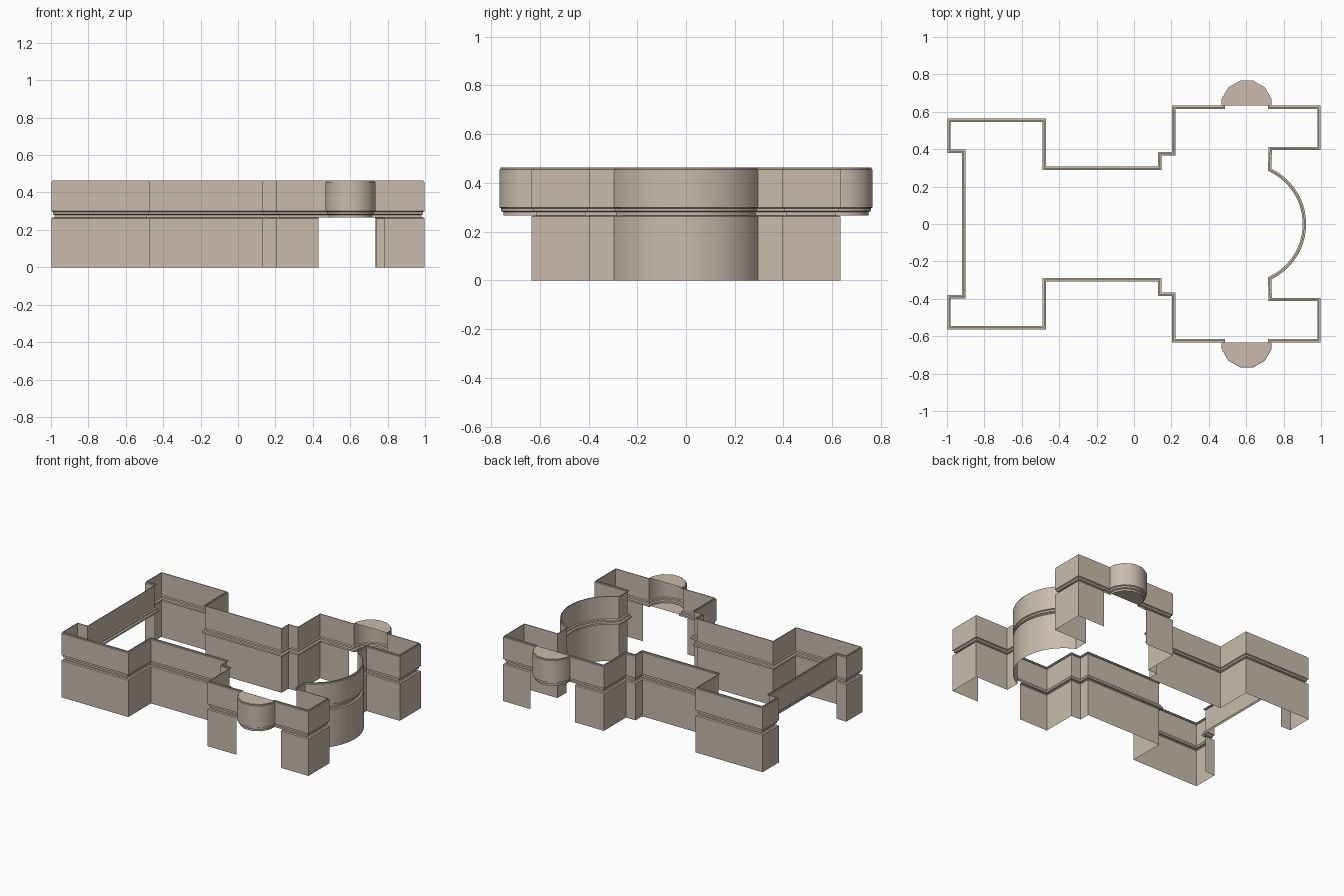
import bpy, bmesh, math
from mathutils import Vector

if "Cube" in bpy.data.objects:
    bpy.data.objects.remove(bpy.data.objects["Cube"])

stone = bpy.data.materials.new("stone")
stone.diffuse_color = (0.58, 0.50, 0.41, 1)
stone.use_nodes = True
stone.node_tree.nodes["Principled BSDF"].inputs["Base Color"].default_value = stone.diffuse_color


def finish(name, bm):
    """Turn a back-half mesh into an object mirrored to the front."""
    me = bpy.data.meshes.new(name)
    bm.to_mesh(me)
    bm.free()
    ob = bpy.data.objects.new(name, me)
    bpy.context.collection.objects.link(ob)
    me.materials.append(stone)
    mod = ob.modifiers.new("mirror_front_back", 'MIRROR')
    mod.use_axis = (False, True, False)
    bpy.ops.object.select_all(action='DESELECT')
    bpy.context.view_layer.objects.active = ob
    ob.select_set(True)
    bpy.ops.object.shade_smooth_by_angle(angle=math.radians(32))
    return ob


def offset_path(path, d):
    """Shift a path sideways (left of travel = outside) with mitred corners."""
    pts = [Vector(p) for p in path]
    out = []
    for i, p in enumerate(pts):
        ns = []
        for a, b in ((i - 1, i), (i, i + 1)):
            if a >= 0 and b < len(pts):
                t = (pts[b] - pts[a]).normalized()
                ns.append(Vector((-t.y, t.x)))
        n = (ns[0] + ns[-1]).normalized()
        q = p + n * (d / n.dot(ns[0]))
        if abs(p.y) < 1e-6:
            q.y = 0
        out.append(q)
    return out


def sweep(bm, path, profile):
    rows = [[bm.verts.new((q.x, q.y, z)) for q in offset_path(path, d)]
            for d, z in profile]
    for r0, r1 in zip(rows, rows[1:]):
        for i in range(len(path) - 1):
            bm.faces.new((r0[i + 1], r0[i], r1[i], r1[i + 1]))


# Plan outline of the back half, clockwise from the left end
WALL_Y = 0.633
west = [(-0.92, 0.38), (-0.998, 0.38), (-0.998, 0.563), (-0.47, 0.563),
        (-0.47, 0.308), (0.128, 0.308), (0.128, 0.385), (0.203, 0.385),
        (0.203, WALL_Y)]
ARC_X, ARC_R, ARC_N = 0.592, 0.328, 14
a0 = math.atan2(0.295, 0.143)
arc = [(ARC_X + ARC_R * math.cos(a0 * (1 - i / ARC_N)),
        ARC_R * math.sin(a0 * (1 - i / ARC_N))) for i in range(ARC_N + 1)]
east = [(0.998, WALL_Y), (0.998, 0.395), (0.737, 0.395)] + arc

# Half twelve-sided bay bulging from the wing
BAY_X, BAY_R = 0.602, 0.138
flat = BAY_R * math.cos(math.radians(15))
bay = [(BAY_X - flat, WALL_Y)]
bay += [(BAY_X + BAY_R * math.cos(math.radians(a)),
         WALL_Y + BAY_R * math.sin(math.radians(a))) for a in range(165, 0, -30)]
bay += [(BAY_X + flat, WALL_Y)]

# Upper wall with grooved string course and thin top rim
upper_profile = [(-0.018, 0.267), (-0.018, 0.28), (-0.008, 0.284),
                 (-0.008, 0.296), (0, 0.30), (0, 0.455),
                 (-0.005, 0.457), (-0.005, 0.464), (-0.011, 0.464)]
bm = bmesh.new()
upper_path = [(-0.92, 0)] + west + bay + east
sweep(bm, upper_path, upper_profile)
finish("upper_wall", bm)

# Lower wall, left open under each bay and along the left end
lower_profile = [(0, 0), (0, 0.262), (-0.006, 0.267), (-0.018, 0.267)]
bm = bmesh.new()
sweep(bm, west + [(0.43, WALL_Y)], lower_profile)
sweep(bm, [(0.782, WALL_Y)] + east, lower_profile)
finish("lower_wall", bm)

# Roof and floor of the bays
for name, d, z in (("bay_roof", -0.005, 0.464), ("bay_floor", -0.018, 0.267)):
    bm = bmesh.new()
    ring = [bm.verts.new((q.x, max(q.y, WALL_Y), z)) for q in offset_path(bay, d)]
    face = bm.faces.new(ring)
    face.normal_update()
    if (face.normal.z > 0) != (name == "bay_roof"):
        face.normal_flip()
    finish(name, bm)
